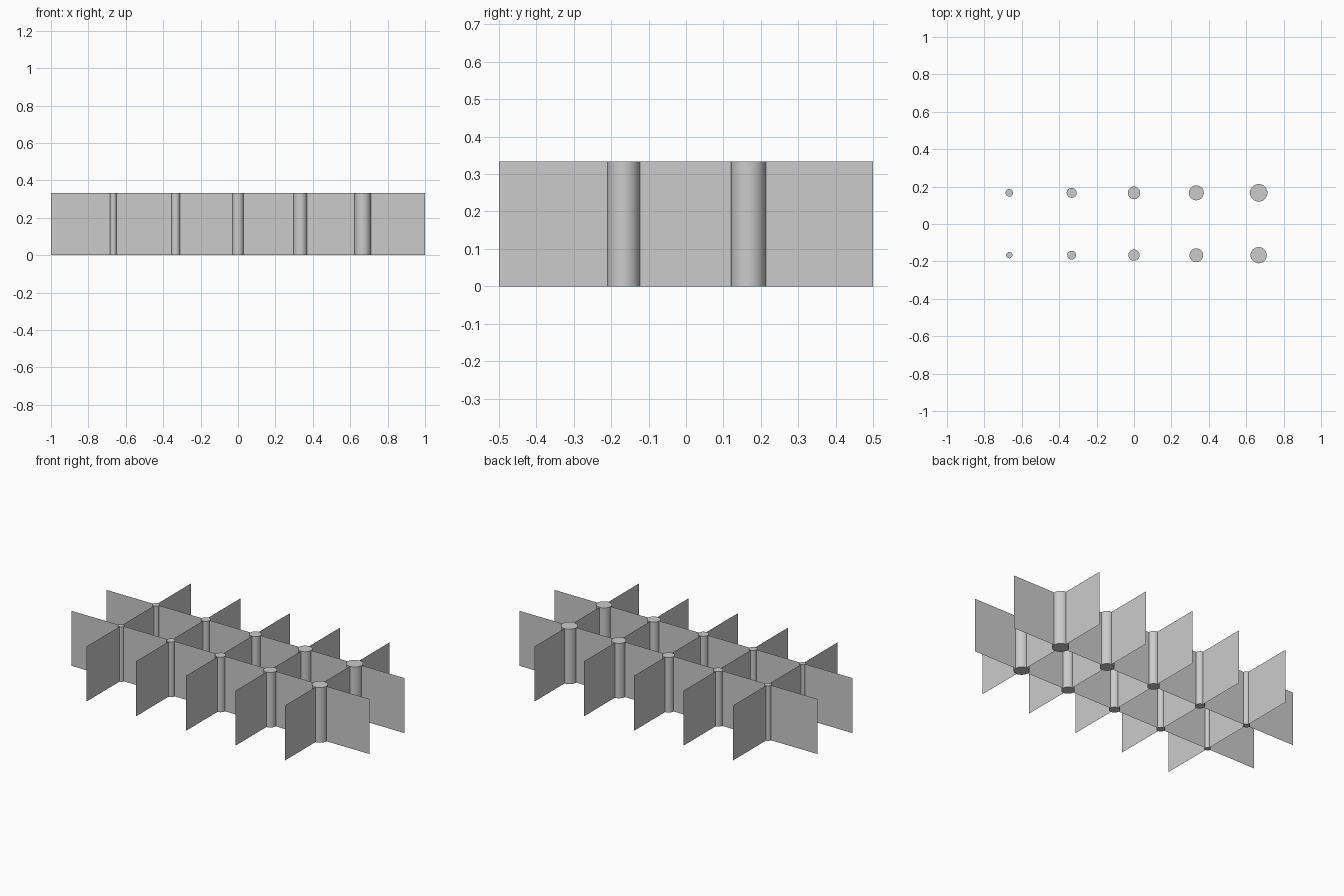
import bpy
import math

cube = bpy.data.objects.get("Cube")
if cube:
    bpy.data.objects.remove(cube)

PITCH = 1 / 3
HEIGHT = 1 / 3

grey = bpy.data.materials.new("plain grey")
grey.use_nodes = True
colour = (0.6, 0.6, 0.6, 1)
grey.diffuse_color = colour
grey.node_tree.nodes["Principled BSDF"].inputs["Base Color"].default_value = colour


def sheet(name, x, y, length, turn):
    """Upright zero-thickness panel standing on the ground."""
    bpy.ops.mesh.primitive_plane_add(size=1, location=(x, y, HEIGHT / 2),
                                     rotation=(math.pi / 2, 0, turn))
    panel = bpy.context.object
    panel.name = name
    panel.scale = (length, HEIGHT, 1)
    panel.data.materials.append(grey)


def post(name, x, y, radius):
    """Smooth round post with flat caps."""
    bpy.ops.mesh.primitive_cylinder_add(vertices=64, radius=radius, depth=HEIGHT,
                                        location=(x, y, HEIGHT / 2))
    cylinder = bpy.context.object
    cylinder.name = name
    cylinder.data.materials.append(grey)
    bpy.ops.object.shade_smooth_by_angle(angle=math.radians(30))


rows = [("front", -PITCH / 2), ("back", PITCH / 2)]

# Long panels, one through each row of posts
for row, y in rows:
    sheet(f"long_panel_{row}", 0, y, 6 * PITCH, 0)

# Cross panels and posts, the posts growing steadily across the grid
for column in range(5):
    x = (column - 2) * PITCH
    sheet(f"cross_panel_{column + 1}", x, 0, 3 * PITCH, math.pi / 2)
    for index, (row, y) in enumerate(rows):
        radius = (5 + 2 * column + index) / 300
        post(f"post_{row}_{column + 1}", x, y, radius)
